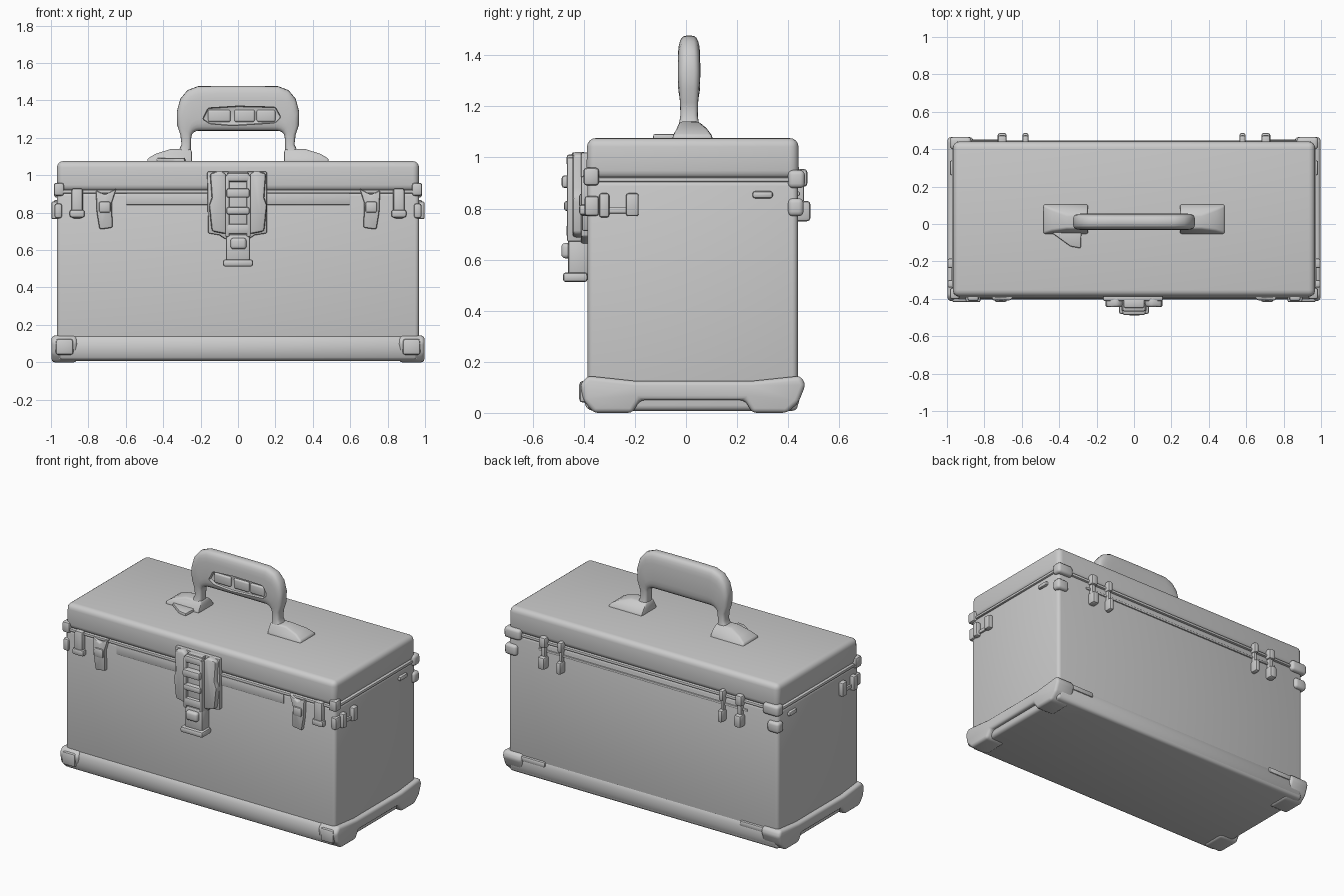
import bpy, bmesh
from math import cos, sin, pi, radians, copysign
from mathutils import Vector


def finish(name, bm, bevel=0.0, segs=2, min_angle=25):
    bmesh.ops.recalc_face_normals(bm, faces=bm.faces)
    if bevel:
        edges = [e for e in bm.edges if e.calc_face_angle(0) > radians(min_angle)]
        bmesh.ops.bevel(bm, geom=edges, offset=bevel, segments=segs,
                        profile=0.5, affect='EDGES', clamp_overlap=True)
    me = bpy.data.meshes.new(name)
    bm.to_mesh(me)
    bm.free()
    ob = bpy.data.objects.new(name, me)
    bpy.context.collection.objects.link(ob)
    return ob


def loft(name, rings, bevel=0.0, segs=2):
    """Skin between rings of equal point count, capped at both ends."""
    bm = bmesh.new()
    vs = [[bm.verts.new(p) for p in r] for r in rings]
    n = len(rings[0])
    for a, b in zip(vs, vs[1:]):
        for i in range(n):
            j = (i + 1) % n
            bm.faces.new((a[i], a[j], b[j], b[i]))
    bm.faces.new(vs[0][::-1])
    bm.faces.new(vs[-1])
    return finish(name, bm, bevel, segs)


def rect(x0, x1, y0, y1, z):
    return [(x0, y0, z), (x1, y0, z), (x1, y1, z), (x0, y1, z)]


def box(name, x0, x1, y0, y1, z0, z1, bevel=0.01, segs=2):
    x0, x1 = sorted((x0, x1))
    return loft(name, [rect(x0, x1, y0, y1, z0), rect(x0, x1, y0, y1, z1)], bevel, segs)


def prism(name, pts, axis, a, b, bevel=0.01, segs=2):
    """Extrude a 2D outline along the x, y or z axis."""
    def put(p, d):
        v = list(p)
        v.insert('xyz'.index(axis), d)
        return v
    return loft(name, [[put(p, a) for p in pts], [put(p, b) for p in pts]], bevel, segs)


# Case, lid and seam
box("case_body", -0.968, 0.968, -0.385, 0.438, 0.008, 0.91, 0.022, 3)
loft("lid", [rect(-0.968, 0.968, -0.39, 0.442, 0.915),
             rect(-0.968, 0.968, -0.387, 0.44, 1.076)], 0.034, 4)
box("seam_ridge", -0.974, 0.974, -0.394, 0.446, 0.903, 0.922, 0.007)
box("lid_core", -0.955, 0.955, -0.375, 0.428, 0.86, 1.0, 0.01)
box("front_seam_band", -0.6, 0.6, -0.392, -0.37, 0.842, 0.905, 0.005)
box("back_seam_band", -0.75, 0.75, 0.42, 0.446, 0.85, 0.866, 0.005)

# Base mouldings
prism("front_base_rail", [(-0.37, 0.008), (-0.39, 0.02), (-0.403, 0.06), (-0.4, 0.11),
                          (-0.385, 0.14), (-0.36, 0.14)], 'x', -0.95, 0.95, 0.006)
prism("back_base_rail", [(0.41, 0.008), (0.435, 0.02), (0.447, 0.06), (0.445, 0.1),
                         (0.437, 0.13), (0.41, 0.13)], 'x', -0.95, 0.95, 0.006)
end_outline = [(-0.36, 0), (-0.21, 0), (-0.18, 0.05), (0.23, 0.05), (0.26, 0), (0.395, 0),
               (0.44, 0.04), (0.468, 0.11), (0.45, 0.145), (0.26, 0.125), (-0.2, 0.125),
               (-0.385, 0.145), (-0.415, 0.11), (-0.4, 0.045)]
for s, side in ((-1, "left"), (1, "right")):
    prism(side + "_base_guard", end_outline, 'x', s * 0.86, s * 0.997, 0.018, 3)
    box(side + "_front_corner_pad", s * 0.88, s * 0.975, -0.418, -0.38, 0.04, 0.125, 0.014)
    box(side + "_back_base_strip", s * 0.7, s * 0.9, 0.42, 0.452, 0.1, 0.135, 0.01)

# Handle: rounded cross-sections spanning inner to outer edge, mirrored
half = [((-0.25, 1.07), (-0.37, 1.07), 0.06), ((-0.252, 1.115), (-0.325, 1.115), 0.042),
        ((-0.252, 1.16), (-0.302, 1.165), 0.034), ((-0.25, 1.20), (-0.308, 1.215), 0.035),
        ((-0.246, 1.218), (-0.326, 1.27), 0.038), ((-0.235, 1.23), (-0.326, 1.345), 0.043),
        ((-0.222, 1.236), (-0.308, 1.41), 0.044), ((-0.205, 1.238), (-0.27, 1.455), 0.044),
        ((-0.185, 1.238), (-0.215, 1.476), 0.044), ((-0.1, 1.238), (-0.1, 1.478), 0.044)]
full = half + [((-i[0], i[1]), (-o[0], o[1]), w) for i, o, w in reversed(half)]


def handle_ring(inner, outer, w, n=24):
    a, b = Vector((inner[0], 0.012, inner[1])), Vector((outer[0], 0.012, outer[1]))
    ring = []
    for k in range(n):
        t = 2 * pi * k / n
        c, s = (copysign(abs(f) ** 0.6, f) for f in (cos(t), sin(t)))
        ring.append((a + b) / 2 + (b - a) / 2 * c + Vector((0, w * s, 0)))
    return ring


handle = loft("handle", [handle_ring(*p) for p in full])
# Finger recess cut in the front of the grip
cutter = prism("recess_cutter", [(-0.19, 1.30), (-0.15, 1.275), (-0.03, 1.265), (0.2, 1.28),
                                 (0.23, 1.31), (0.2, 1.365), (0.0, 1.37), (-0.16, 1.36)],
               'y', -0.1, -0.008, 0.01)
cutter.hide_render = True
mod = handle.modifiers.new("recess", 'BOOLEAN')
mod.object, mod.operation, mod.solver = cutter, 'DIFFERENCE', 'EXACT'
bpy.context.view_layer.objects.active = handle
bpy.ops.object.modifier_apply(modifier="recess")
bpy.data.objects.remove(cutter)
for i, (x, w) in enumerate(((-0.1, 0.06), (0.035, 0.055), (0.15, 0.05))):
    box("grip_lump_%d" % i, x - w, x + w, -0.022, 0.0, 1.285, 1.35, 0.011, 3)

# Handle feet
for s, side in ((-1, "left"), (1, "right")):
    xs, tops = sorted((s * 0.245, s * 0.485)), sorted((s * 0.25, s * 0.36))
    mids = sorted((s * 0.245, s * 0.44))
    loft(side + "_handle_foot", [rect(*xs, -0.055, 0.108, 1.065), rect(*xs, -0.05, 0.1, 1.088),
                                 rect(*mids, -0.035, 0.08, 1.115),
                                 rect(*tops, -0.025, 0.05, 1.14)], 0.01)
prism("left_foot_flap", [(-0.45, -0.04), (-0.34, -0.12), (-0.285, -0.13), (-0.28, -0.02)],
      'z', 1.065, 1.092, 0.008)

# Front latch: back plate, side cheeks, rungs and lower tongue
prism("latch_plate", [(-0.165, 1.02), (0.155, 1.02), (0.155, 0.69), (0.09, 0.68), (0.06, 0.66),
                      (-0.07, 0.66), (-0.1, 0.68), (-0.16, 0.69)], 'y', -0.412, -0.375, 0.008)
for s, side in ((-1, "left"), (1, "right")):
    prism(side + "_latch_cheek", [(s * 0.06, 1.0), (s * 0.09, 1.025), (s * 0.15, 1.01),
                                  (s * 0.14, 0.88), (s * 0.155, 0.84), (s * 0.14, 0.7),
                                  (s * 0.06, 0.685)], 'y', -0.445, -0.39, 0.014)
    box(side + "_latch_strap", s * 0.045, s * 0.068, -0.466, -0.40, 0.67, 1.0, 0.008)
box("latch_strap_web", -0.055, 0.055, -0.448, -0.40, 0.66, 1.02, 0.008)
for i, (z0, z1, y) in enumerate(((0.965, 1.012, -0.468), (0.88, 0.93, -0.487),
                                 (0.79, 0.83, -0.478), (0.685, 0.74, -0.468))):
    box("latch_rung_%d" % i, -0.062, 0.062, y, -0.42, z0, z1, 0.012)
box("latch_tongue", -0.065, 0.065, -0.462, -0.38, 0.53, 0.685, 0.014)
box("latch_tongue_knob", -0.04, 0.045, -0.488, -0.44, 0.605, 0.665, 0.016, 3)
box("latch_tongue_lip", -0.08, 0.08, -0.482, -0.385, 0.512, 0.55, 0.012)

# Front corner fittings
strap = [(0.76, 0.92), (0.71, 0.895), (0.65, 0.93), (0.675, 0.85), (0.67, 0.72),
         (0.74, 0.71), (0.755, 0.80)]
for s, side in ((-1, "left"), (1, "right")):
    prism(side + "_front_strap", [(x * s, z) for x, z in strap], 'y', -0.408, -0.37, 0.01)
    box(side + "_strap_knuckle", s * 0.68, s * 0.745, -0.418, -0.38, 0.80, 0.86, 0.012)
    box(side + "_front_clip", s * 0.83, s * 0.89, -0.412, -0.37, 0.77, 0.93, 0.012)
    box(side + "_clip_bar", s * 0.82, s * 0.9, -0.418, -0.38, 0.775, 0.815, 0.01)
    box(side + "_corner_upper", s * 0.93, s * 0.985, -0.402, -0.34, 0.89, 0.96, 0.014)
    box(side + "_corner_lower", s * 0.94, s * 0.982, -0.398, -0.34, 0.77, 0.85, 0.014)
    # End clips
    for i, (y0, y1, z0, z1) in enumerate(((-0.34, -0.3, 0.765, 0.86), (-0.235, -0.185, 0.77, 0.86),
                                          (0.26, 0.34, 0.84, 0.868))):
        box("%s_end_clip_%d" % (side, i), s * 0.95, s * (0.985 if i == 2 else 0.998),
            y0, y1, z0, z1, 0.01)
    box(side + "_end_clip_link", s * 0.95, s * 0.979, -0.32, -0.2, 0.78, 0.805, 0.006)
    # Back hinges and corner caps
    for i, (x, w) in enumerate(((0.58, 0.017), (0.705, 0.024))):
        for z0, z1, y in ((0.885, 0.955, 0.475), (0.75, 0.83, 0.487)):
            box("%s_hinge_%d" % (side, i), s * (x - w), s * (x + w), 0.42, y, z0, z1, 0.013)
        box("%s_hinge_pin_%d" % (side, i), s * (x - w * 0.6), s * (x + w * 0.6),
            0.42, 0.462, 0.79, 0.92, 0.008)
    box(side + "_back_cap_upper", s * 0.87, s * 0.985, 0.40, 0.465, 0.88, 0.95, 0.018, 3)
    box(side + "_back_cap_lower", s * 0.9, s * 0.985, 0.40, 0.46, 0.77, 0.84, 0.018, 3)

# Smooth shading with crisp edges
bpy.ops.object.select_all(action='SELECT')
bpy.ops.object.shade_smooth_by_angle(angle=radians(40))
